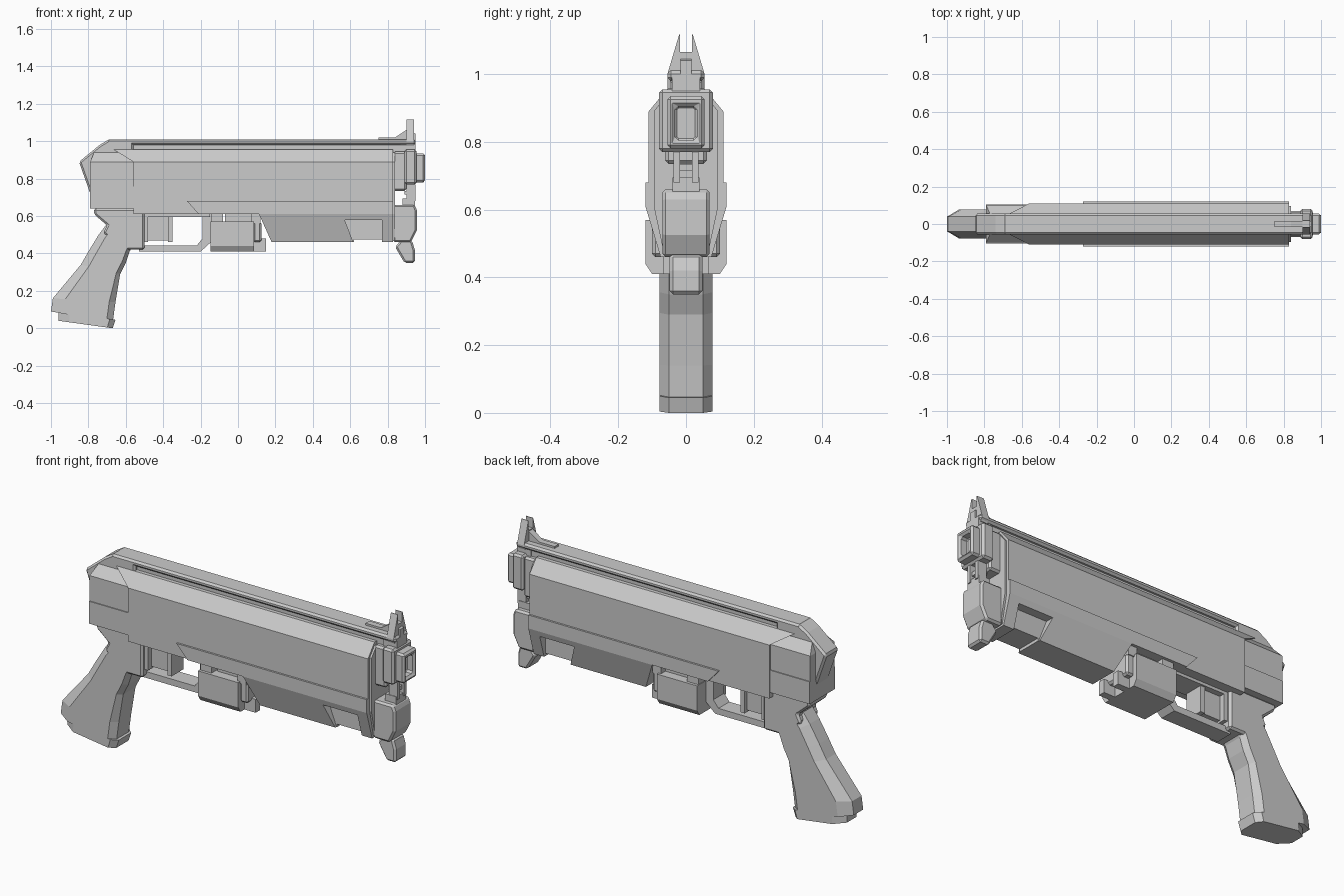
import bpy
import bmesh

cube = bpy.data.objects.get("Cube")
if cube:
    bpy.data.objects.remove(cube)

# Shared levels along z, stations along x, and half widths along y
CREST, SHOULDER, BAND, WAIST, BELLY, GUARD = 1, .89, .68, .61, .46, .41
REAR, BREECH, FRAME_END, NOSE, TIP = -.79, -.56, -.5, .83, .95
WIDE, BROAD, GRIP, SLIM, THIN = .12, .11, .078, .055, .035
EDGE = .01


def skin(name, rings, bevel):
    """Join equal rings of points into one closed, flat shaded solid."""
    bm = bmesh.new()
    loops = [[bm.verts.new(point) for point in ring] for ring in rings]
    for first, second in zip(loops, loops[1:]):
        for i in range(len(first)):
            bm.faces.new((first[i - 1], first[i], second[i], second[i - 1]))
    bm.faces.new(loops[0])
    bm.faces.new(loops[-1])
    bmesh.ops.recalc_face_normals(bm, faces=bm.faces)
    mesh = bpy.data.meshes.new(name)
    bm.to_mesh(mesh)
    bm.free()
    part = bpy.data.objects.new(name, mesh)
    bpy.context.collection.objects.link(part)
    if bevel:
        chamfer = part.modifiers.new("Chamfer", "BEVEL")
        chamfer.width = bevel
        chamfer.segments = 1
        chamfer.limit_method = "ANGLE"
    return part


def mirrored(half_ring):
    return half_ring + [(x, -y, z) for x, y, z in reversed(half_ring)]


def side_prism(name, outline, half, bevel=0, y=0):
    """Side outline (x, z) given thickness across y."""
    return skin(name, [[(x, level, z) for x, z in outline] for level in (y - half, y + half)], bevel)


def long_prism(name, section, back, front, rake=0):
    """Half section (y, z) run along x; rake slants the back end per unit of height."""
    base = section[-1][-1]
    rear = [(back - rake * (z - base), y, z) for y, z in section]
    return skin(name, [mirrored(rear), mirrored([(front, y, z) for y, z in section])], 0)


def box(name, back, front, low, high, half, bevel=0, y=0):
    outline = [(back, low), (front, low), (front, high), (back, high)]
    return side_prism(name, outline, half, bevel, y)


def pair(name, back, front, low, high, half, offset):
    for y in (-offset, offset):
        box(name, back, front, low, high, half, y=y)


def cut(target, cutter):
    modifier = target.modifiers.new("Cut", "BOOLEAN")
    modifier.object = cutter
    modifier.operation = "DIFFERENCE"
    modifier.solver = "EXACT"
    bpy.context.view_layer.objects.active = target
    bpy.ops.object.modifier_apply(modifier=modifier.name)
    bpy.data.objects.remove(cutter)


# Housing: straight flanks, sloped shoulders, wider band, tapered hull
long_prism("housing_flanks", [(BROAD, SHOULDER), (BROAD, WAIST)], BREECH, NOSE)
long_prism("housing_shoulders", [(SLIM, .957), (BROAD, SHOULDER)], BREECH, NOSE, rake=1.6)
long_prism("side_band", [(WIDE, BAND), (WIDE, WAIST)], -.21, NOSE, rake=.9)
hull = long_prism("lower_hull", [(WIDE, WAIST), (.075, BELLY)], .18, NOSE, rake=.45)

# Hull pockets on both sides, and the shallow step between them
pocket = [(.57, .58), (.77, .58), (.77, .4), (.64, .4)]
for y in (-WIDE, WIDE):
    cut(hull, side_prism("pocket_cutter", pocket, SLIM, y=y))
cut(hull, box("belly_cutter", .62, .77, .4, .475, WIDE))

# Top rail and rear cover
box("rail_web", -.7, .92, .94, CREST, THIN)
box("top_rail", -.7, TIP, .98, CREST + EDGE, SLIM, EDGE)
cover = [(-.85, SHOULDER), (-.74, .98), (-.69, CREST + EDGE), (BREECH, CREST + EDGE),
         (BREECH, .64), (REAR, .64), (REAR, .72)]
side_prism("rear_cover", cover, SLIM, EDGE)

# Rear of the receiver
box("rear_block", REAR, BREECH, .75, SHOULDER, .1)
long_prism("rear_block_slope", [(SLIM, .94), (.1, SHOULDER)], REAR, BREECH, rake=-.4)
box("rear_side_plate", REAR, BREECH, BAND, .757, .105)
strip = [(REAR, .64), (REAR, BAND), (-.28, BAND), (-.21, WAIST), (-.3, WAIST), (-.33, .64)]
side_prism("receiver_strip", strip, .105)

# Grip frame
frame = [(-.77, .64), (-.77, WAIST), (-.7, .55), (-.72, .51), (-.62, .42), (FRAME_END, .42),
         (FRAME_END, .64)]
side_prism("grip_frame", frame, GRIP, EDGE)


def grip_ring(back, low_back, front, low_front):
    """Tilted eight sided section with a broad chamfer behind."""
    ring = []
    for along, width in ((0, .5), (.2, 1), (.9, 1), (1, .65)):
        x = back + along * (front - back)
        z = low_back + along * (low_front - low_back)
        ring.append((x, width * GRIP, z))
    return mirrored(ring)


# Grip, swelling towards the heel, with a small finger ledge in front
heel = grip_ring(-1, .09, -.67, .03)
skin("grip", [grip_ring(-.7, .56, -.54, .47),
              grip_ring(-.745, .5, -.58, .41),
              grip_ring(-.8, .41, -.6, .35),
              grip_ring(-.84, .34, -.63, .29),
              grip_ring(-.99, .16, -.655, .14), heel], 0)
skin("grip_base", [grip_ring(-.96, .09, -.655, .045), grip_ring(-.96, .04, -.67, 0)], 0)

# Trigger, its recessed housing, and the guard
box("trigger_roof", FRAME_END, -.15, .595, .65, .06)
box("trigger_web", FRAME_END, -.36, .47, WAIST, .03)
box("trigger_face", -.375, -.35, BELLY, WAIST, .05)
box("trigger_back", FRAME_END, -.48, BELLY, WAIST, .06)
guard = [(-.53, GUARD), (-.2, GUARD), (-.145, BELLY), (-.145, WAIST), (-.19, WAIST),
         (-.19, .48), (-.22, .443), (-.53, .443)]
side_prism("trigger_guard", guard, .045)

# Box hung under the housing
section = [(WIDE, .57), (WIDE, .44), (.1, GUARD)]
long_prism("under_box", section, -.148, .085)
box("under_box_nose", .08, .125, BELLY, .57, .1, EDGE)
box("under_box_mount", -.07, .08, .56, WAIST, .07)
box("under_box_rear_lug", -.145, -.08, .56, WAIST, .105)
box("under_box_front_lug", .07, .12, .56, WAIST, .105)
pair("under_box_latch", .08, .15, GUARD, .48, .018, .05)

# Muzzle
plate = [(SLIM, .94), (.095, SHOULDER), (.095, WAIST), (.065, BELLY + EDGE)]
long_prism("front_plate", plate, .82, .84)
muzzle = box("muzzle", NOSE, 1, .78, .935, SLIM, EDGE)
cut(muzzle, box("bore_cutter", TIP, 1.1, .805, .905, .032))
box("muzzle_sleeve", NOSE, .9, .735, .945, .062, EDGE)
box("muzzle_collar", SHOULDER, .955, .77, .955, .08, EDGE)

# Link below the muzzle
pair("muzzle_link_side", .9, TIP, BAND, .77, EDGE, .027)
box("muzzle_link_bar", SHOULDER, .94, .715, .735, .03)
box("muzzle_link_base", .88, .945, .64, .695, .04)

# Front block and hanging tab
block = [(NOSE, .66), (.945, .66), (.957, .63), (.957, .525), (.925, BELLY), (NOSE, BELLY)]
side_prism("front_block", block, .07, EDGE)
tab = [(.84, .435), (.87, .47), (.93, .47), (.945, .42), (.945, .35), (SHOULDER, .35)]
side_prism("front_tab", tab, .048, EDGE)

# Forked front sight on its ramp
ramp = [(.75, CREST), (.75, 1.02), (.84, 1.02), (.9, 1.06), (TIP, 1.04), (TIP, CREST)]
side_prism("sight_ramp", ramp, .016)
box("sight_stem", .87, TIP, .93, CREST, .042)
blade = [(.02, 1.117), (SLIM, CREST), (.045, .975)]
sight = long_prism("front_sight", blade, .9, .94)
cut(sight, box("notch_cutter", NOSE, 1, 1.065, 1.2, .017))
